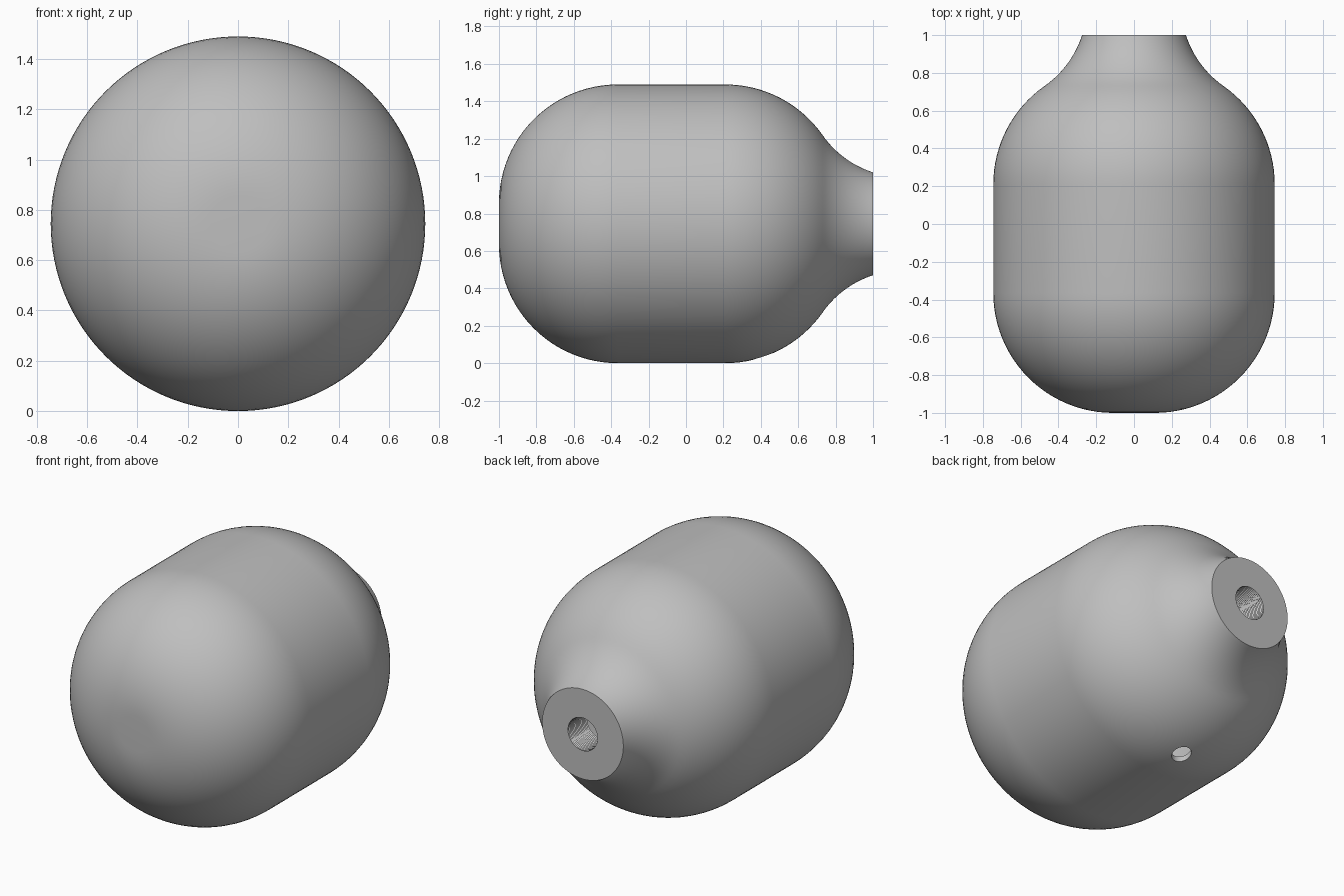
import bpy
import bmesh
from math import cos, sin, radians, atan2, tau
from mathutils import Vector

if "Cube" in bpy.data.objects:
    bpy.data.objects.remove(bpy.data.objects["Cube"], do_unlink=True)

R = 0.745        # tank radius, also the height of its axis
DOME = 0.635     # radius of the rounded ends
FLAT = R - DOME  # radius of the small flat at the front
WALL = 0.03
FRONT_Y, REAR_Y = -1 + DOME, 0.21
SEGMENTS = 128


def arc(cy, cr, radius, start, end, steps):
    """Points (y, r) on an arc; angles run from +y towards +r."""
    return [(cy + radius * cos(a), cr + radius * sin(a))
            for a in (start + (end - start) * i / steps for i in range(steps + 1))]


# Material
grey = bpy.data.materials.new("tank_grey")
grey.use_nodes = True
colour = (0.52, 0.52, 0.52, 1)
grey.diffuse_color = colour
grey.node_tree.nodes["Principled BSDF"].inputs["Base Color"].default_value = colour

# Outer profile: front dome, straight barrel, rear dome
join = radians(35)
profile = [(-1, 0)]
profile += arc(FRONT_Y, FLAT, DOME, radians(180), radians(90), 24)
profile += arc(REAR_Y, FLAT, DOME, radians(90), join, 16)

# Flared neck, tangent to the rear dome and ending at the mouth
contact = Vector(profile[-1])
normal = Vector((cos(join), sin(join)))
mouth = Vector((1, 0.275))
gap = mouth - contact
flare = gap.length_squared / (2 * gap.dot(normal))
centre = contact + flare * normal
to_start, to_end = contact - centre, mouth - centre
profile += arc(centre.x, centre.y, flare, atan2(to_start.y, to_start.x) % tau,
               atan2(to_end.y, to_end.x) % tau, 14)[1:]

# Ridged bore through the neck
inner = DOME - WALL
bore_end = REAR_Y + inner
ridges = 32
profile += [(1 + (bore_end - 1) * i / ridges, 0.1 if i % 2 == 0 else 0.106)
            for i in range(ridges + 1)]

# Hollow inside
profile += arc(REAR_Y, FLAT, inner, radians(90), 0, 16)[::-1]
profile += arc(FRONT_Y, FLAT, inner, radians(90), radians(180), 16)
profile += [(FRONT_Y - inner, 0)]

# Turn the profile around the tank axis
bm = bmesh.new()
verts = [bm.verts.new((0, y, r)) for y, r in profile]
edges = [bm.edges.new(pair) for pair in zip(verts, verts[1:])]
bmesh.ops.spin(bm, geom=verts + edges, cent=(0, 0, 0), axis=(0, 1, 0),
               angle=tau, steps=SEGMENTS, use_duplicate=False)
bmesh.ops.remove_doubles(bm, verts=bm.verts, dist=0.0001)
bmesh.ops.recalc_face_normals(bm, faces=bm.faces)
mesh = bpy.data.meshes.new("tank_body")
bm.to_mesh(mesh)
bm.free()
mesh.materials.append(grey)
tank = bpy.data.objects.new("tank_body", mesh)
tank.location.z = R
bpy.context.collection.objects.link(tank)

# Small drain hole through the underside
bpy.ops.mesh.primitive_cylinder_add(vertices=32, radius=0.055, depth=0.3,
                                    location=(0, 0.41, 0))
cutter = bpy.context.object
cutter.name = "drain_hole_cutter"
cutter.hide_render = True
cutter.data.materials.append(grey)
cut = tank.modifiers.new("drain_hole", "BOOLEAN")
cut.operation = "DIFFERENCE"
cut.solver = "EXACT"
cut.object = cutter
bpy.ops.object.select_all(action="DESELECT")
tank.select_set(True)
bpy.context.view_layer.objects.active = tank
bpy.ops.object.modifier_apply(modifier=cut.name)
bpy.data.objects.remove(cutter, do_unlink=True)

bpy.ops.object.shade_smooth_by_angle(angle=radians(30))
